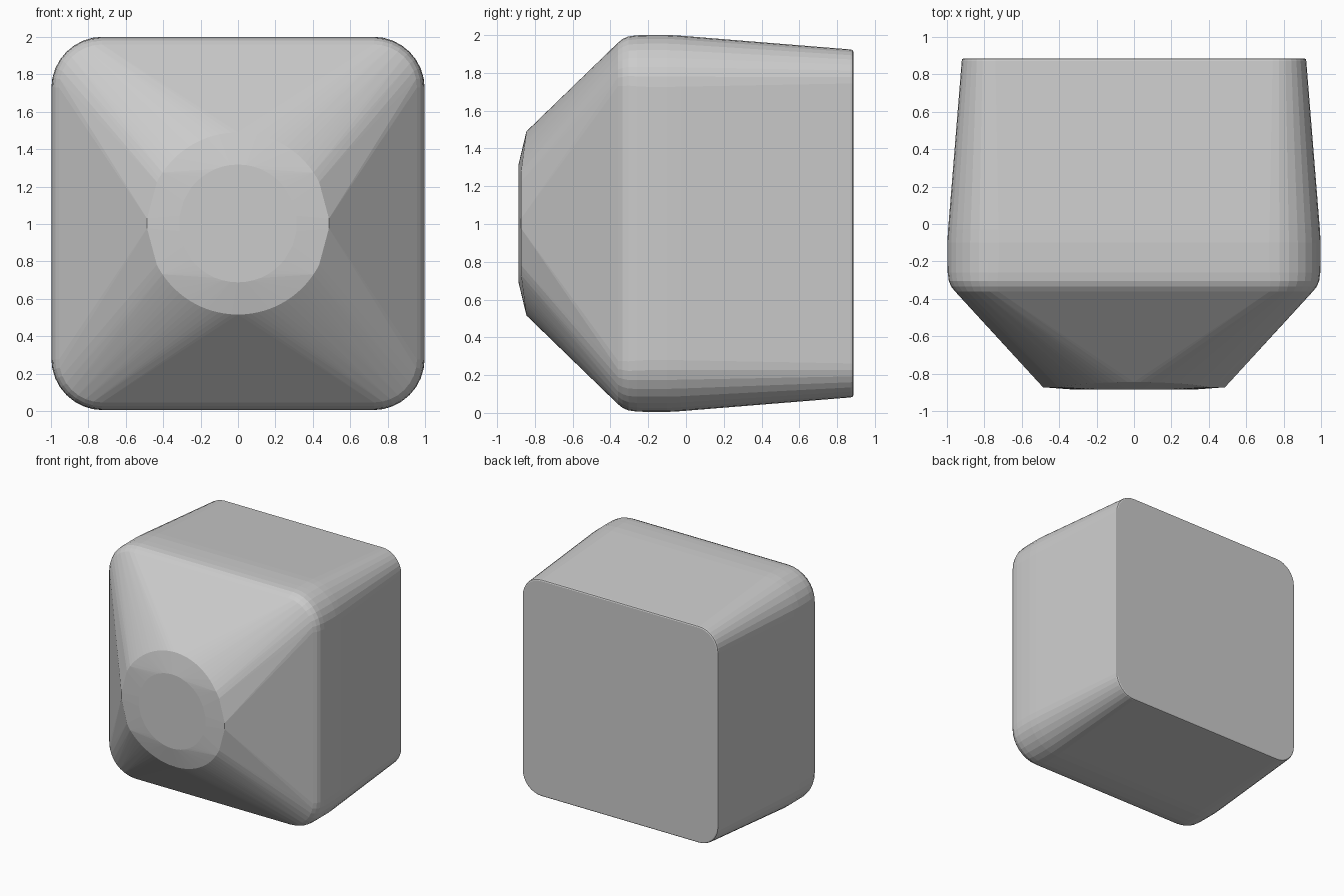
import bpy, bmesh
from math import cos, sin, pi, radians

if "Cube" in bpy.data.objects:
    bpy.data.objects.remove(bpy.data.objects["Cube"])

CZ = 1.003
points = []

# Rounded-square section at depth y with half width h and corner radius r
def section(y, h, r, steps=8):
    for k, (sx, sz) in enumerate([(1, 1), (-1, 1), (-1, -1), (1, -1)]):
        for i in range(steps + 1):
            a = k * pi / 2 + i * pi / 2 / steps
            points.append((sx * (h - r) + r * cos(a), y,
                           CZ + sz * (h - r) + r * sin(a)))

# Body: rounded front shoulder, fullest part, taper to the back
for y, h, r in [(-0.36, 0.957, 0.23), (-0.335, 0.977, 0.25), (-0.305, 0.99, 0.26),
                (-0.26, 0.996, 0.27), (-0.2, 0.998, 0.275), (-0.1, 0.998, 0.275),
                (-0.03, 0.994, 0.27), (0.05, 0.988, 0.265),
                (0.872, 0.921, 0.18), (0.882, 0.918, 0.177), (0.886, 0.91, 0.17)]:
    section(y, h, r)

# Flat disc at the tip of the nose
for i in range(48):
    a = 2 * pi * i / 48
    points.append((0.315 * cos(a), -0.886, CZ + 0.315 * sin(a)))

# Nose rim: curved above and below, chords toward the sides
R = 0.487
upper = [3, 27, 30, 34] + list(range(38, 143, 4)) + [146, 150, 153, 177]
for d in upper:
    a = radians(d)
    y = -0.873 + 0.028 * max(0, (sin(a) - 0.56) / 0.44)
    for s in (1, -1):
        points.append((R * cos(a), y, CZ + s * R * sin(a)))

# The whole form is the convex skin over these rings
bm = bmesh.new()
for p in points:
    bm.verts.new(p)
res = bmesh.ops.convex_hull(bm, input=bm.verts[:])
loose = [v for v in bm.verts if not v.link_faces]
bmesh.ops.delete(bm, geom=loose, context='VERTS')
bmesh.ops.dissolve_limit(bm, angle_limit=radians(0.5), verts=bm.verts[:], edges=bm.edges[:])
bmesh.ops.recalc_face_normals(bm, faces=bm.faces[:])
mesh = bpy.data.meshes.new("faceted_body")
bm.to_mesh(mesh)
bm.free()
body = bpy.data.objects.new("faceted_body", mesh)
bpy.context.collection.objects.link(body)
